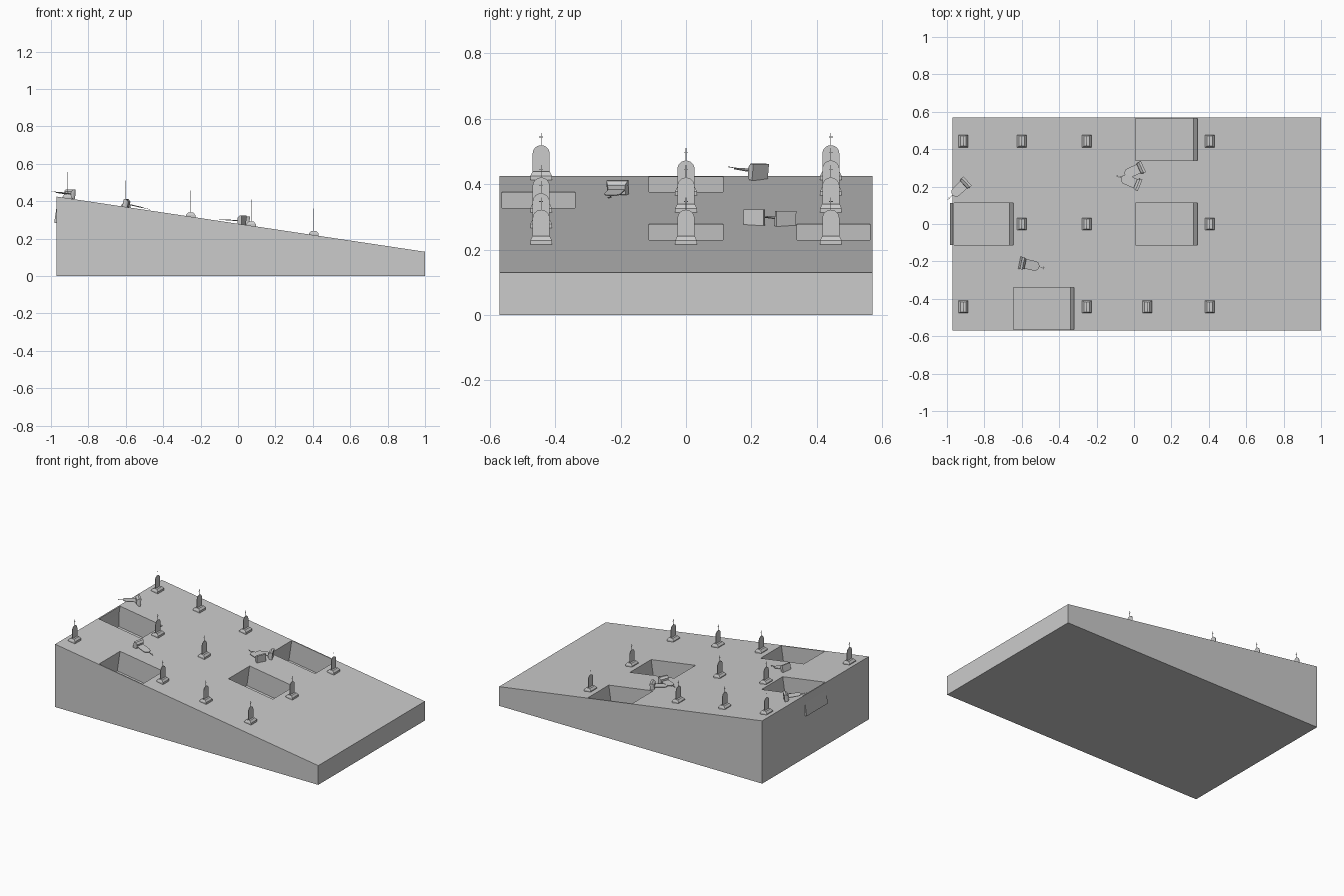
import bpy, bmesh, math
from mathutils import Vector, Matrix

if "Cube" in bpy.data.objects:
    bpy.data.objects.remove(bpy.data.objects["Cube"])

X0, X1, YH = -0.97, 1.0, 0.57
Z0, Z1 = 0.425, 0.13
SLOPE = (Z1 - Z0) / (X1 - X0)
PIT_DEPTH = 0.14


def ground(x):
    return Z0 + SLOPE * (x - X0)


def finish(bm, name):
    bmesh.ops.remove_doubles(bm, verts=bm.verts, dist=1e-5)
    bmesh.ops.recalc_face_normals(bm, faces=bm.faces)
    me = bpy.data.meshes.new(name)
    bm.to_mesh(me)
    bm.free()
    ob = bpy.data.objects.new(name, me)
    bpy.context.collection.objects.link(ob)
    return ob


# sloping hill with open graves dug square to the slope
xs = [X0, -0.962, -0.645, -0.32, 0.008, 0.34, X1]
ys = [-YH, -0.563, -0.34, -0.113, 0.113, 0.34, 0.563, YH]
pits = {(1, 3), (2, 1), (4, 3), (4, 5)}
down = -Vector((-SLOPE, 0, 1)).normalized() * PIT_DEPTH
bm = bmesh.new()


def face(pts):
    bm.faces.new([bm.verts.new(p) for p in pts])


for i in range(len(xs) - 1):
    for j in range(len(ys) - 1):
        quad = [Vector((x, y, ground(x))) for x, y in
                ((xs[i], ys[j]), (xs[i + 1], ys[j]),
                 (xs[i + 1], ys[j + 1]), (xs[i], ys[j + 1]))]
        if (i, j) not in pits:
            face(quad)
            continue
        face([p + down for p in quad])
        for k in range(4):
            a, b = quad[k], quad[(k + 1) % 4]
            face([a, b, b + down, a + down])
# outer walls and underside, split to match the top edge
top = [(x, -YH) for x in xs] + [(X1, y) for y in ys[1:]] \
    + [(x, YH) for x in xs[-2::-1]] + [(X0, y) for y in ys[-2:0:-1]]
for k, (x, y) in enumerate(top):
    u, v = top[(k + 1) % len(top)]
    face([(x, y, 0), (u, v, 0), (u, v, ground(u)), (x, y, ground(x))])
face([(x, y, 0) for x, y in reversed(top)])
finish(bm, "hill_with_graves")


# one headstone: stepped plinth, thin arched slab, small cross
def make_headstone():
    bm = bmesh.new()
    rings = []
    for hx, hy, z in ((0.025, 0.033, -0.004), (0.025, 0.033, 0.009), (0.014, 0.027, 0.022)):
        rings.append([bm.verts.new((sx * hx, sy * hy, z))
                      for sx, sy in ((-1, -1), (1, -1), (1, 1), (-1, 1))])
    for a, b in zip(rings, rings[1:]):
        for k in range(4):
            bm.faces.new((a[k], a[(k + 1) % 4], b[(k + 1) % 4], b[k]))
    bm.faces.new(rings[0][::-1])
    bm.faces.new(rings[-1])

    def plate(profile, t):
        f = bm.faces.new([bm.verts.new((-t / 2, y, z)) for y, z in profile])
        ext = bmesh.ops.extrude_face_region(bm, geom=[f])["geom"]
        for v in ext:
            if isinstance(v, bmesh.types.BMVert):
                v.co.x += t

    r = 0.026
    arch = [(r * math.cos(math.pi * k / 12), 0.077 + r * math.sin(math.pi * k / 12))
            for k in range(13)]
    plate([(-r, 0.0215), (r, 0.0215)] + arch, 0.003)
    plate([(-0.001, 0.102), (0.001, 0.102), (0.001, 0.141), (-0.001, 0.141)], 0.002)
    plate([(-0.006, 0.127), (0.006, 0.127), (0.006, 0.129), (-0.006, 0.129)], 0.0018)
    return finish(bm, "headstone")


first = make_headstone()
mesh = first.data
bpy.data.objects.remove(first)


def place(name, mat):
    ob = bpy.data.objects.new(name, mesh)
    bpy.context.collection.objects.link(ob)
    ob.matrix_world = mat


# standing stones in three rows
rows = {0.443: (-0.913, -0.6, -0.253, 0.405),
        0.0: (-0.6, -0.253, 0.405),
        -0.443: (-0.913, -0.253, 0.07, 0.405)}
for y, cols in rows.items():
    for x in cols:
        place("headstone", Matrix.Translation((x, y, ground(x))))

# toppled stones lying flat: base point and direction of the cross end
for base, aim in (((-0.895, 0.225, 0.437), (-0.74, -0.70, 0.12)),
                  ((-0.605, -0.208, 0.388), (0.94, -0.2, -0.22)),
                  ((0.028, 0.208, 0.298), (-0.88, 0.36, 0.02)),
                  ((0.045, 0.305, 0.293), (-0.88, -0.40, 0.06))):
    z = Vector(aim).normalized()
    y = Vector((0, 0, 1)).cross(z).normalized()
    x = y.cross(z)
    m = Matrix((x, y, z)).transposed().to_4x4()
    place("toppled_headstone", Matrix.Translation(base) @ m)
